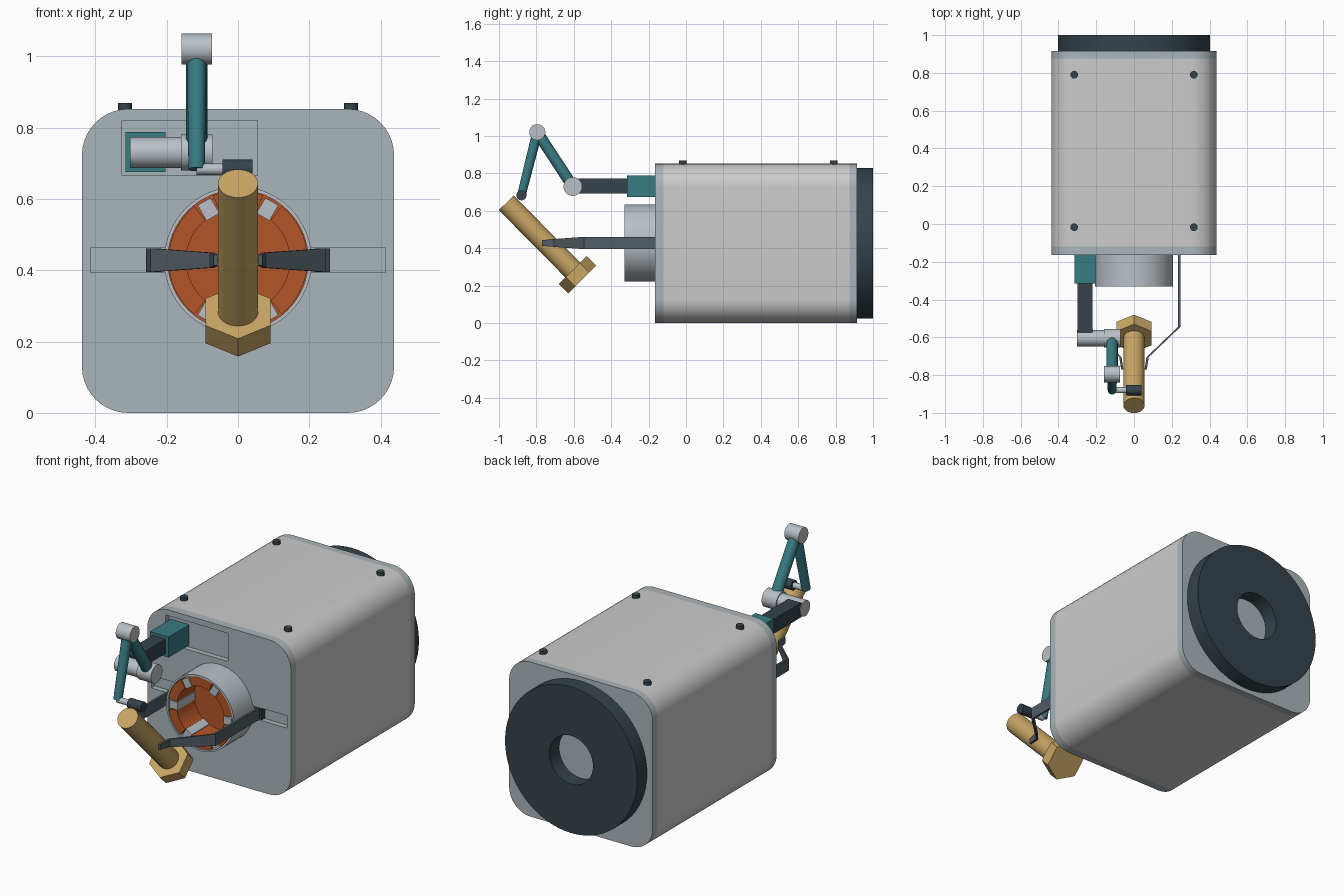
import bpy, bmesh
from math import pi, sin, cos, radians
from mathutils import Vector, Matrix

if "Cube" in bpy.data.objects:
    bpy.data.objects.remove(bpy.data.objects["Cube"])


def material(name, rgb):
    m = bpy.data.materials.new(name)
    m.diffuse_color = (*rgb, 1)
    m.use_nodes = True
    m.node_tree.nodes["Principled BSDF"].inputs["Base Color"].default_value = m.diffuse_color
    return m


SHELL = material("shell_grey", (0.54, 0.57, 0.56))
PLATE = material("plate_grey", (0.40, 0.46, 0.49))
STEEL = material("steel", (0.48, 0.53, 0.57))
DARK = material("dark", (0.035, 0.055, 0.07))
BLADE = material("blade", (0.085, 0.11, 0.13))
TEAL = material("teal", (0.04, 0.20, 0.23))
COPPER = material("copper", (0.45, 0.09, 0.02))
BRASS = material("brass", (0.58, 0.38, 0.13))


def make(name, bm, mat, smooth=True):
    bmesh.ops.recalc_face_normals(bm, faces=bm.faces[:])
    me = bpy.data.meshes.new(name)
    bm.to_mesh(me)
    bm.free()
    if smooth:
        for p in me.polygons:
            p.use_smooth = True
        me.set_sharp_from_angle(angle=radians(30))
    me.materials.append(mat)
    ob = bpy.data.objects.new(name, me)
    bpy.context.collection.objects.link(ob)
    return ob


def box(name, lo, hi, mat):
    bm = bmesh.new()
    lo, hi = Vector(lo), Vector(hi)
    bmesh.ops.create_cube(bm, size=1, matrix=Matrix.Translation((lo + hi) / 2) @ Matrix.Diagonal((*(hi - lo), 1)))
    return make(name, bm, mat, False)


def rod(name, a, b, r, mat, segs=40, r2=None, spin=0):
    """Cylinder or cone from point a to point b."""
    bm = bmesh.new()
    a, b = Vector(a), Vector(b)
    d = b - a
    mx = Matrix.Translation((a + b) / 2) @ d.to_track_quat('Z', 'Y').to_matrix().to_4x4() @ Matrix.Rotation(spin, 4, 'Z')
    bmesh.ops.create_cone(bm, cap_ends=True, segments=segs, radius1=r, radius2=r2 or r, depth=d.length, matrix=mx)
    return make(name, bm, mat)


def extrude_y(name, pts, y0, y1, mat):
    """Extrude an xz outline from y0 to y1."""
    bm = bmesh.new()
    f = bm.faces.new([bm.verts.new((x, y0, z)) for x, z in pts])
    new = bmesh.ops.extrude_face_region(bm, geom=[f])["geom"]
    bmesh.ops.translate(bm, vec=(0, y1 - y0, 0), verts=[v for v in new if isinstance(v, bmesh.types.BMVert)])
    return make(name, bm, mat)


def tube(name, r_out, r_in, y0, y1, z, mat, segs=64):
    bm = bmesh.new()
    rings = [[bm.verts.new((r * cos(2 * pi * i / segs), y, z + r * sin(2 * pi * i / segs))) for i in range(segs)]
             for r, y in ((r_out, y0), (r_out, y1), (r_in, y1), (r_in, y0))]
    for k in range(4):
        p, q = rings[k], rings[(k + 1) % 4]
        for i in range(segs):
            j = (i + 1) % segs
            bm.faces.new((p[i], p[j], q[j], q[i]))
    return make(name, bm, mat)


def cut(ob, cutters):
    """Subtract the cutters, then remove them."""
    for c in cutters:
        m = ob.modifiers.new("cut", 'BOOLEAN')
        m.object, m.operation, m.solver = c, 'DIFFERENCE', 'EXACT'
    me = bpy.data.meshes.new_from_object(ob.evaluated_get(bpy.context.evaluated_depsgraph_get()))
    ob.modifiers.clear()
    ob.data = me
    for c in cutters:
        bpy.data.objects.remove(c)


# Housing with front and back plates sharing one rounded outline
W, H, R, N = 0.4375, 0.852, 0.13, 10
outline = []
for cx, cz, start in ((W - R, H - R, 0), (R - W, H - R, 90), (R - W, R, 180), (W - R, R, 270)):
    for i in range(N + 1):
        t = radians(start + 90 * i / N)
        outline.append((cx + R * cos(t), cz + R * sin(t)))
extrude_y("housing", outline, -0.12, 0.875, SHELL)
extrude_y("back_plate", outline, 0.875, 0.915, PLATE)
front = extrude_y("front_plate", outline, -0.165, -0.12, PLATE)
cut(front, [box("arm_recess", (-0.325, -0.3, 0.665), (0.055, -0.135, 0.82), PLATE),
            box("finger_slot", (-0.413, -0.3, 0.394), (0.413, -0.135, 0.462), PLATE)])

# Rear ring and top screws
tube("rear_ring", 0.403, 0.133, 0.915, 1.0, 0.427, DARK)
for x in (-0.317, 0.317):
    for y in (-0.017, 0.79):
        rod("top_screw", (x, y, 0.84), (x, y, 0.868), 0.02, DARK, 24)

# Round front chamber: shell, copper segments, steel bars between them, floor
CZ, Y0, Y1 = 0.428, -0.33, -0.14
tube("chamber_shell", 0.207, 0.197, Y0, Y1, CZ, STEEL)
rod("chamber_floor", (0, -0.175, CZ), (0, -0.145, CZ), 0.197, COPPER, 64)
for k in range(6):
    a0, a1 = 60 * k + 9, 60 * k + 51
    arc = [radians(a0 + (a1 - a0) * i / 8) for i in range(9)]
    seg = [(0.195 * cos(t), CZ + 0.195 * sin(t)) for t in arc]
    seg += [(0.145 * cos(t), CZ + 0.145 * sin(t)) for t in reversed(arc)]
    extrude_y("copper_segment", seg, Y0 + 0.003, -0.17, COPPER)
    t = radians(60 * k)
    bar = [(r * cos(t) - w * sin(t), CZ + r * sin(t) + w * cos(t))
           for r, w in ((0.14, -0.021), (0.19, -0.021), (0.19, 0.021), (0.14, 0.021))]
    extrude_y("spacer_bar", bar, Y0 + 0.003, -0.17, STEEL)

# Pair of tapering gripper fingers
path = [(0.239, -0.14, 0.033), (0.239, -0.545, 0.033), (0.072, -0.705, 0.021), (0.062, -0.77, 0.015)]
for s, side in ((1, "right"), (-1, "left")):
    bm = bmesh.new()
    loops = []
    for x, y, h in path:
        loops.append([bm.verts.new((s * (x + dx), y, CZ + dz))
                      for dx, dz in ((-0.006, -h), (0.006, -h), (0.006, h), (-0.006, h))])
    for p, q in zip(loops, loops[1:]):
        for i in range(4):
            bm.faces.new((p[i], p[(i + 1) % 4], q[(i + 1) % 4], q[i]))
    bm.faces.new(loops[0])
    bm.faces.new(loops[-1])
    make(side + "_finger", bm, BLADE, False)
    xs = sorted((s * 0.215, s * 0.258))
    box(side + "_finger_slider", (xs[0], -0.162, 0.395), (xs[1], -0.13, 0.461), DARK)

# Brass bolt held at 45 degrees
rod("bolt_shaft", (0, -0.604, 0.282), (0, -0.961, 0.643), 0.056, BRASS)
head = rod("bolt_head", (0, -0.555, 0.233), (0, -0.605, 0.283), 0.106, BRASS, 6)
# turn the hexagon so that its flats face sideways
if max(abs(v.co.x) for v in head.data.vertices) > 0.1:
    bpy.data.objects.remove(head)
    rod("bolt_head", (0, -0.555, 0.233), (0, -0.605, 0.283), 0.106, BRASS, 6, spin=pi / 6)

# Jointed arm on its telescopic mount
box("arm_mount", (-0.316, -0.315, 0.675), (-0.203, -0.135, 0.788), TEAL)
box("arm_slide", (-0.3, -0.575, 0.692), (-0.221, -0.31, 0.772), DARK)
shoulder, elbow, wrist = (-0.605, 0.73), (-0.795, 1.02), (-0.88, 0.683)
AX = -0.116
rod("shoulder_shaft", (-0.303, *shoulder), (-0.155, *shoulder), 0.043, STEEL)
rod("shoulder_joint", (-0.16, *shoulder), (-0.072, *shoulder), 0.05, STEEL)
rod("upper_arm", (AX, *shoulder), (AX, *elbow), 0.03, TEAL)
rod("elbow_joint", (-0.159, *elbow), (-0.073, *elbow), 0.043, STEEL)
rod("forearm", (AX, *elbow), (AX, *wrist), 0.027, TEAL, r2=0.023)
rod("wrist_pin", (AX, *wrist), (-0.03, *wrist), 0.016, STEEL, 24)
rod("contact_pad", (-0.043, *wrist), (0.041, *wrist), 0.027, DARK, 32)
